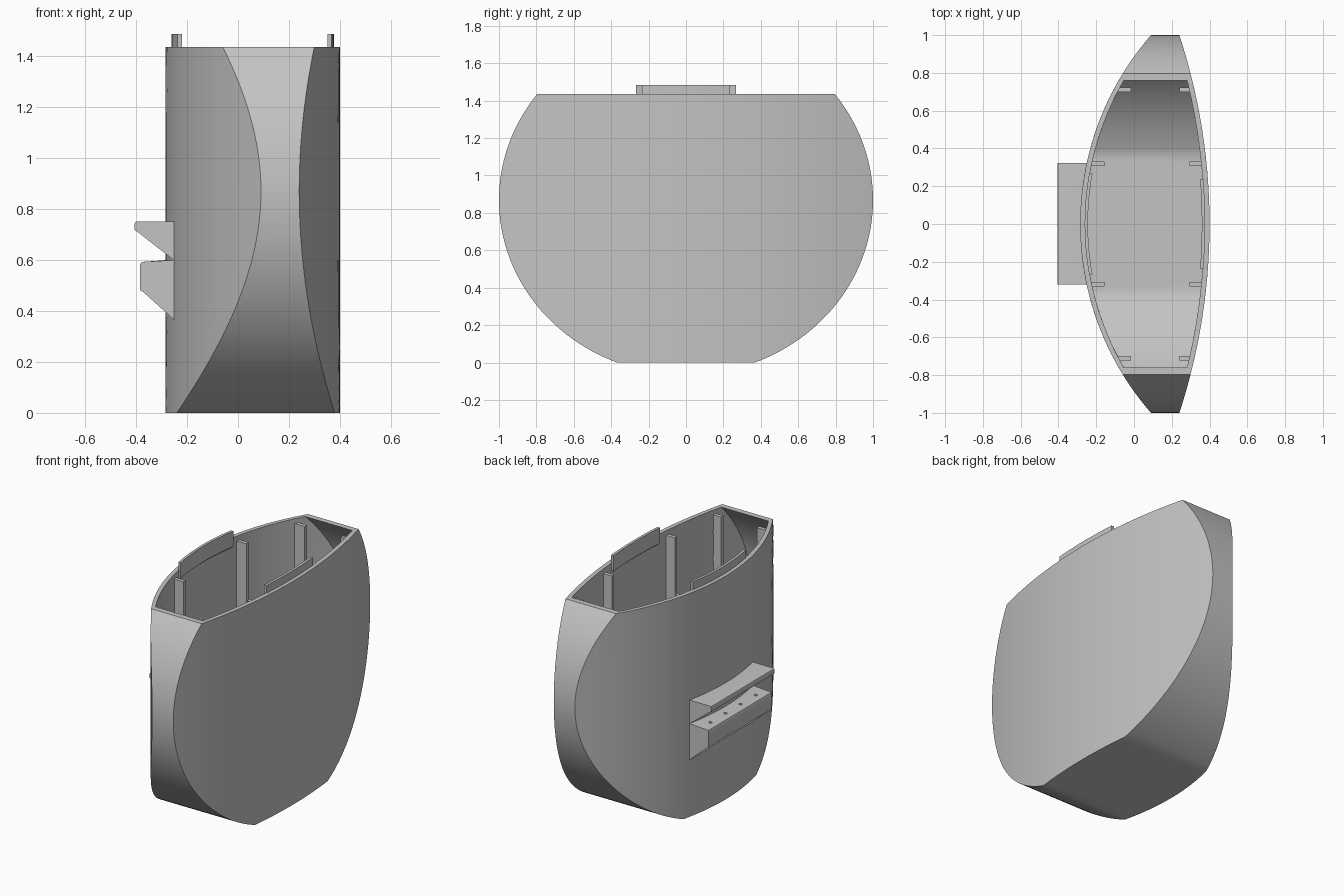
import bpy, bmesh
from math import sqrt, pi, cos, acos, radians

cube = bpy.data.objects.get("Cube")
if cube:
    bpy.data.objects.remove(cube, do_unlink=True)

GREY = (0.55, 0.55, 0.55, 1)
mat = bpy.data.materials.new("plain grey")
mat.use_nodes = True
mat.diffuse_color = GREY
mat.node_tree.nodes["Principled BSDF"].inputs["Base Color"].default_value = GREY

RIM, WALL = 1.435, 0.028
MID_Z, HALF_Z = 0.869, 0.935


def arc(y, sag):
    """Depth of a circular arc that drops by sag at y = 1."""
    r = (1 + sag * sag) / (2 * sag)
    return r - sqrt(r * r - y * y)


def left_wall(y, inset=0.0):
    return -0.285 + inset + arc(y, 0.375)


def right_wall(y, inset=0.0):
    return 0.40 - inset - arc(y, 0.16)


def half_width(z, inset=0.0):
    return (1 - inset) * sqrt(1 - ((z - MID_Z) / (HALF_Z - inset)) ** 2)


def spread(a, b, n):
    return [a + (b - a) * i / n for i in range(n + 1)]


def finish(obj):
    obj.data.shade_smooth()
    obj.data.set_sharp_from_angle(angle=radians(30))


def loft(name, sections):
    """Skin a row of equal closed sections and cap both ends."""
    bm = bmesh.new()
    rings = [[bm.verts.new(p) for p in s] for s in sections]
    n = len(rings[0])
    for a, b in zip(rings, rings[1:]):
        for i in range(n):
            j = (i + 1) % n
            bm.faces.new((a[i], a[j], b[j], b[i]))
    bm.faces.new(rings[0])
    bm.faces.new(rings[-1])
    bmesh.ops.recalc_face_normals(bm, faces=bm.faces)
    me = bpy.data.meshes.new(name)
    bm.to_mesh(me)
    bm.free()
    me.materials.append(mat)
    obj = bpy.data.objects.new(name, me)
    bpy.context.collection.objects.link(obj)
    finish(obj)
    return obj


# Hollow lens-shaped body: outer skin up, over the rim, inner skin down to the floor
def body_ring(z, inset):
    ys = spread(-1, 1, 32)
    w = half_width(z, inset)
    return ([(left_wall(y * w, inset), y * w, z) for y in ys] +
            [(right_wall(y * w, inset), y * w, z) for y in reversed(ys)])


def levels(low, inset):
    h = HALF_Z - inset
    angles = spread(acos((MID_Z - low) / h), acos((MID_Z - RIM) / h), 48)
    return [MID_Z - h * cos(a) for a in angles]


outer = [body_ring(z, 0) for z in levels(0, 0)]
inner = [body_ring(z, WALL) for z in levels(WALL, WALL)]
loft("body", outer + inner[::-1])


# Upright ribs inside the walls
def rib(name, x0, x1, y, low):
    t = 0.012
    loft(name, [[(x0, y - t, z), (x1, y - t, z), (x1, y + t, z), (x0, y + t, z)]
                for z in (low, 1.405)])


for row, y, left_tip, right_tip in (("middle", 0.32, -0.155, 0.295),
                                    ("end", 0.71, -0.015, 0.24)):
    low = max(WALL / 2, MID_Z - HALF_Z * sqrt(1 - (y + 0.015) ** 2) + 0.01)
    for side, s in (("front", -1), ("back", 1)):
        rib(f"{side}_{row}_right_rib", left_wall(y, WALL / 2), left_tip, s * y, low)
        rib(f"{side}_{row}_left_rib", right_wall(y, WALL / 2), right_tip, s * y, low)


# Curved lid tabs standing above the rim
def tab(name, wall, half):
    loft(name, [[(wall(y, i), y, z) for i, z in
                 ((0.024, 1.37), (0.024, 1.485), (0.041, 1.485), (0.041, 1.385))]
                for y in spread(-half, half, 12)])


tab("right_tab", left_wall, 0.267)
tab("left_tab", right_wall, 0.235)


# Side bracket: shelves with sloping undersides that follow the curved wall
def shelf(name, x, top_outer, top_inner, bottom, slope, r):
    sections = []
    for y in spread(-0.32, 0.322, 16):
        xi = left_wall(y, WALL / 2)
        profile = [(xi, top_inner), (x + r, top_outer), (x + r * 0.3, top_outer - r * 0.3),
                   (x, top_outer - r), (x, bottom + r), (x + r * 0.3, bottom + r * 0.3),
                   (x + r, bottom), (xi, bottom - slope * (xi - x - r))]
        sections.append([(px, y, pz) for px, pz in profile])
    return loft(name, sections)


shelf("upper_shelf", -0.405, 0.75, 0.75, 0.712, 0.78, 0.008)
block = shelf("lower_block", -0.385, 0.592, 0.6, 0.475, 0.9, 0.012)

# Four small holes along the lower block
for y in (-0.23, -0.077, 0.077, 0.23):
    bpy.ops.mesh.primitive_cylinder_add(vertices=16, radius=0.01, depth=0.12,
                                        location=(-0.335, y, 0.6))
    cutter = bpy.context.object
    cutter.name = "hole_cutter"
    cutter.hide_render = True
    cutter.data.materials.append(mat)
    mod = block.modifiers.new("hole", "BOOLEAN")
    mod.operation = "DIFFERENCE"
    mod.solver = "EXACT"
    mod.object = cutter
    bpy.context.view_layer.objects.active = block
    bpy.ops.object.modifier_apply(modifier=mod.name)
    bpy.data.objects.remove(cutter, do_unlink=True)
finish(block)
